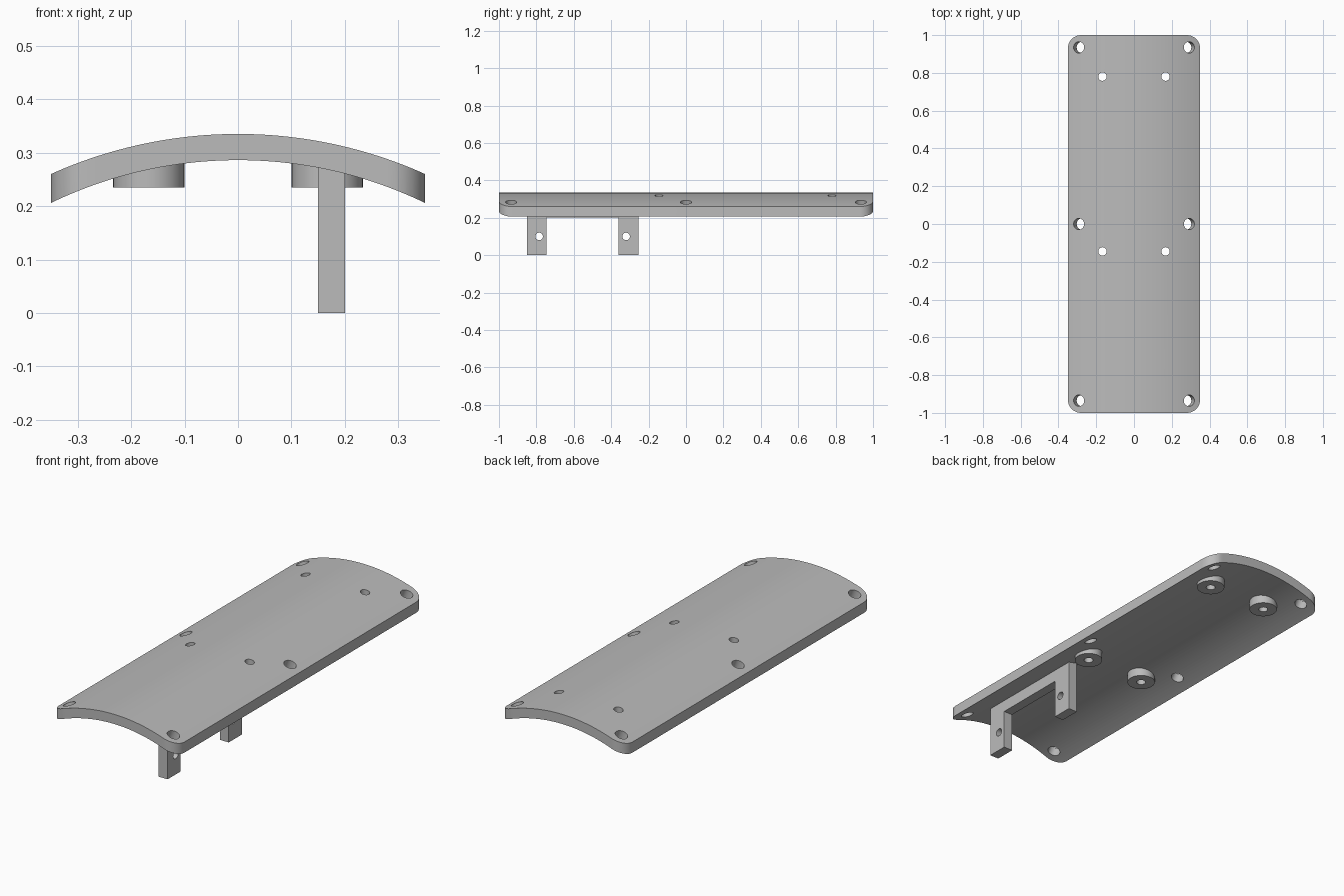
import bpy
import bmesh
from math import sin, cos, asin, pi, radians
from mathutils import Matrix, Vector

cube = bpy.data.objects.get("Cube")
if cube:
    bpy.data.objects.remove(cube, do_unlink=True)

grey = bpy.data.materials.new("plain grey")
grey.use_nodes = True
grey.diffuse_color = (0.5, 0.5, 0.5, 1)
grey.node_tree.nodes["Principled BSDF"].inputs["Base Color"].default_value = (0.5, 0.5, 0.5, 1)

HALF_W, OUTER_R, INNER_R, CENTRE_Z = 0.35, 0.854, 0.805, -0.519
TILT = radians(20)


def finish(name, bm):
    bmesh.ops.recalc_face_normals(bm, faces=bm.faces)
    mesh = bpy.data.meshes.new(name)
    bm.to_mesh(mesh)
    bm.free()
    mesh.materials.append(grey)
    obj = bpy.data.objects.new(name, mesh)
    bpy.context.collection.objects.link(obj)
    return obj


def prism(name, points, direction):
    """Extrude a closed outline along a direction."""
    bm = bmesh.new()
    face = bm.faces.new([bm.verts.new(p) for p in points])
    new = bmesh.ops.extrude_face_region(bm, geom=[face])["geom"]
    verts = [v for v in new if isinstance(v, bmesh.types.BMVert)]
    bmesh.ops.translate(bm, verts=verts, vec=Vector(direction))
    return finish(name, bm)


def cylinder(name, centre, radius, depth, axis="Z", angle=0, sides=48):
    bm = bmesh.new()
    matrix = Matrix.Translation(centre) @ Matrix.Rotation(angle, 4, "Y")
    bmesh.ops.create_cone(bm, cap_ends=True, segments=sides, radius1=radius,
                          radius2=radius, depth=depth, matrix=matrix)
    return finish(name, bm)


def boolean(target, tool, operation="DIFFERENCE"):
    """Apply a boolean and discard its tool."""
    tool.hide_render = True
    mod = target.modifiers.new("cut", "BOOLEAN")
    mod.object, mod.operation, mod.solver = tool, operation, "EXACT"
    bpy.context.view_layer.objects.active = target
    bpy.ops.object.modifier_apply(modifier=mod.name)
    bpy.data.objects.remove(tool, do_unlink=True)


def smooth(obj):
    bpy.ops.object.select_all(action="DESELECT")
    obj.select_set(True)
    bpy.context.view_layer.objects.active = obj
    bpy.ops.object.shade_smooth_by_angle(angle=radians(30))


def arc(radius, steps=48):
    """Arc across the plate, slightly wider than the finished plate."""
    limit = asin((HALF_W + 0.02) / radius)
    angles = [limit * (2 * i / steps - 1) for i in range(steps + 1)]
    return [(radius * sin(a), -1.05, CENTRE_Z + radius * cos(a)) for a in angles]


# Curved plate trimmed to a rounded rectangle
plate = prism("curved_plate", arc(OUTER_R) + arc(INNER_R)[::-1], (0, 2.1, 0))
corner = 0.07
outline = []
for quarter, (sx, sy) in enumerate([(1, 1), (-1, 1), (-1, -1), (1, -1)]):
    for i in range(13):
        a = (quarter + i / 12) * pi / 2
        outline.append((sx * (HALF_W - corner) + corner * cos(a),
                        sy * (1 - corner) + corner * sin(a), 0))
boolean(plate, prism("plate_trim", outline, (0, 0, 0.6)), "INTERSECT")

# Edge holes, square to the curved surface
middle = (OUTER_R + INNER_R) / 2
for side in (-1, 1):
    for y in (-0.935, 0, 0.935):
        centre = (side * middle * sin(TILT), y, CENTRE_Z + middle * cos(TILT))
        boolean(plate, cylinder("edge_hole", centre, 0.03, 0.2, angle=side * TILT))

# Bosses under the plate, with screw holes through both
for side, label in ((-1, "right"), (1, "left")):
    for y, place in ((-0.145, "middle"), (0.78, "back")):
        boss = cylinder(f"{label}_{place}_boss", (side * 0.167, y, 0.26), 0.0665, 0.05)
        for part in (plate, boss):
            boolean(part, cylinder("screw_hole", (side * 0.167, y, 0.25), 0.022, 0.4))
        smooth(boss)
smooth(plate)

# U-shaped bracket with a cross hole in each leg
profile = [(-0.85, 0), (-0.745, 0), (-0.745, 0.2), (-0.36, 0.2),
           (-0.36, 0), (-0.255, 0), (-0.255, 0.275), (-0.85, 0.275)]
bracket = prism("hanging_bracket", [(0.15, y, z) for y, z in profile], (0.05, 0, 0))
for y in (-0.785, -0.32):
    boolean(bracket, cylinder("leg_hole", (0.175, y, 0.1), 0.02, 0.2, angle=pi / 2))
smooth(bracket)
